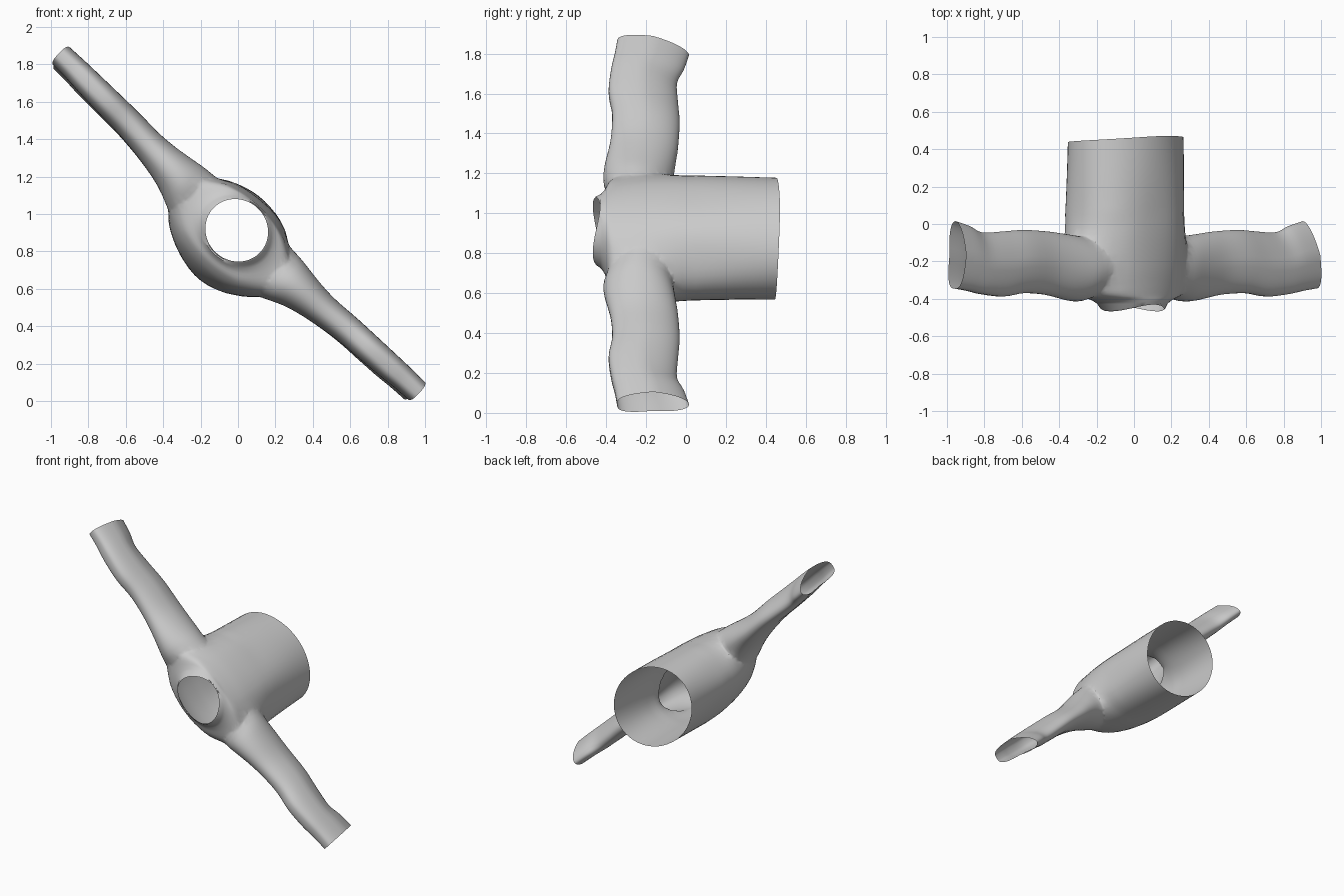
import bpy, bmesh, math
from mathutils import Vector

if "Cube" in bpy.data.objects:
    bpy.data.objects.remove(bpy.data.objects["Cube"])

# local frame: u runs along the sleeves, v through the chest, y down the body
U = Vector((0.728, 0, -0.686))
V = Vector((0.686, 0, 0.728))
O = Vector((0, 0, 0.92))
Y = Vector((0, 1, 0))
N = 48

def place(u, v, y):
    return O + U * u + V * v + Y * y

def resample(rows, steps):
    """Catmull-Rom interpolation of the station rows."""
    out = []
    for i in range(len(rows) - 1):
        p = [rows[max(0, min(len(rows) - 1, i + k))] for k in (-1, 0, 1, 2)]
        for s in range(steps):
            t = s / steps
            out.append([0.5 * (2 * b + (c - a) * t + (2*a - 5*b + 4*c - d) * t*t
                               + (3*b - a - 3*c + d) * t**3) for a, b, c, d in zip(*p)])
    return out + [list(rows[-1])]

def loft(name, rings):
    bm = bmesh.new()
    vs = [[bm.verts.new(p) for p in r] for r in rings]
    for a, b in zip(vs, vs[1:]):
        for i in range(N):
            j = (i + 1) % N
            bm.faces.new((a[i], a[j], b[j], b[i]))
    bm.faces.new(vs[0])
    bm.faces.new(vs[-1])
    bmesh.ops.recalc_face_normals(bm, faces=bm.faces)
    me = bpy.data.meshes.new(name)
    bm.to_mesh(me)
    bm.free()
    ob = bpy.data.objects.new(name, me)
    bpy.context.collection.objects.link(ob)
    return ob

def power(c, e):
    return math.copysign(abs(c) ** e, c)

angles = [2 * math.pi * i / N for i in range(N)]

# body with shoulders and neck: y, half u, half v, v centre
body = [(0.455, .34, .27, -.064), (0.25, .347, .27, -.064), (0.05, .357, .268, -.066),
        (-.08, .375, .264, -.066), (-.22, .385, .25, -.062), (-.32, .375, .228, -.053),
        (-.38, .335, .203, -.036), (-.407, .24, .183, -.018), (-.445, .172, .163, -.01)]
rings = []
for y, b, a, c in resample(body, 4):
    fold = 0.006 * max(0, 1 - abs(y - 0.05) / 0.4)
    rings.append([place((b + fold * math.cos(5 * t)) * math.cos(t),
                        c + (a + fold * math.cos(5 * t + 1)) * math.sin(t), y) for t in angles])
shirt = loft("shirt", rings)

# sleeves: u, half v, v centre, y near the hem side, y near the neck side
sleeve = [(.22, .16, -.04, -.09, -.34), (.34, .15, -.032, -.07, -.41),
          (.46, .115, -.015, -.055, -.412), (.62, .088, -.005, -.04, -.38), (.80, .079, .01, -.032, -.37),
          (.95, .076, .015, -.04, -.388), (1.10, .072, .02, -.045, -.375),
          (1.20, .068, .024, -.01, -.358), (1.30, .065, .025, .015, -.345)]
for side in (-1, 1):
    rings = []
    for u, a, c, y1, y0 in resample(sleeve, 4):
        far = min(1, max(0, (u - 0.4) / 0.7))
        u += -side * 0.017 * far
        yc, h = (y1 + y0) / 2, (y1 - y0) / 2
        ring = []
        for t in angles:
            d = power(math.cos(t), 1 - 0.25 * far)
            # squarer toward the neck side, pinched and low toward the hem side
            e = 1 - far * (0.35 if d < 0 else 0)
            tip = far * max(0, d)
            v = c - 0.045 * tip + a * power(math.sin(t), e) * (1 - 0.15 * tip)
            ring.append(place(side * (u - 0.13 * far * h * d), v, yc + h * d))
        rings.append(ring)
    arm = loft("sleeve", rings)
    mod = shirt.modifiers.new("join", 'BOOLEAN')
    mod.operation = 'UNION'
    mod.solver = 'EXACT'
    mod.object = arm
    bpy.context.view_layer.objects.active = shirt
    bpy.ops.object.modifier_apply(modifier=mod.name)
    bpy.data.objects.remove(arm)

# open the neck, hem and cuffs, then soften the seams
bm = bmesh.new()
bm.from_mesh(shirt.data)
caps = [f for f in bm.faces if len(f.verts) >= N - 8]
bmesh.ops.delete(bm, geom=caps, context='FACES_ONLY')
bmesh.ops.triangulate(bm, faces=[f for f in bm.faces if len(f.verts) > 4])
seam = [v for v in bm.verts if 0.22 < abs((v.co - O).dot(U)) < 0.56 and -.43 < v.co.y < 0.02]
for _ in range(4):
    bmesh.ops.smooth_vert(bm, verts=seam, factor=0.5, use_axis_x=True,
                          use_axis_y=True, use_axis_z=True)

# wavy neck and hem edges
for v in bm.verts:
    t = math.atan2((v.co - O).dot(V), (v.co - O).dot(U))
    if v.co.y < -.43 and (v.co - O).xz.length < 0.25:
        v.co.y -= 0.004 + 0.018 * math.cos(2 * t)
    elif v.co.y > 0.45:
        v.co.y += 0.018 * math.sin(t + 0.3) - 0.002
bm.to_mesh(shirt.data)
bm.free()

shirt.select_set(True)
bpy.context.view_layer.objects.active = shirt
bpy.ops.object.shade_smooth_by_angle(angle=math.radians(40))
